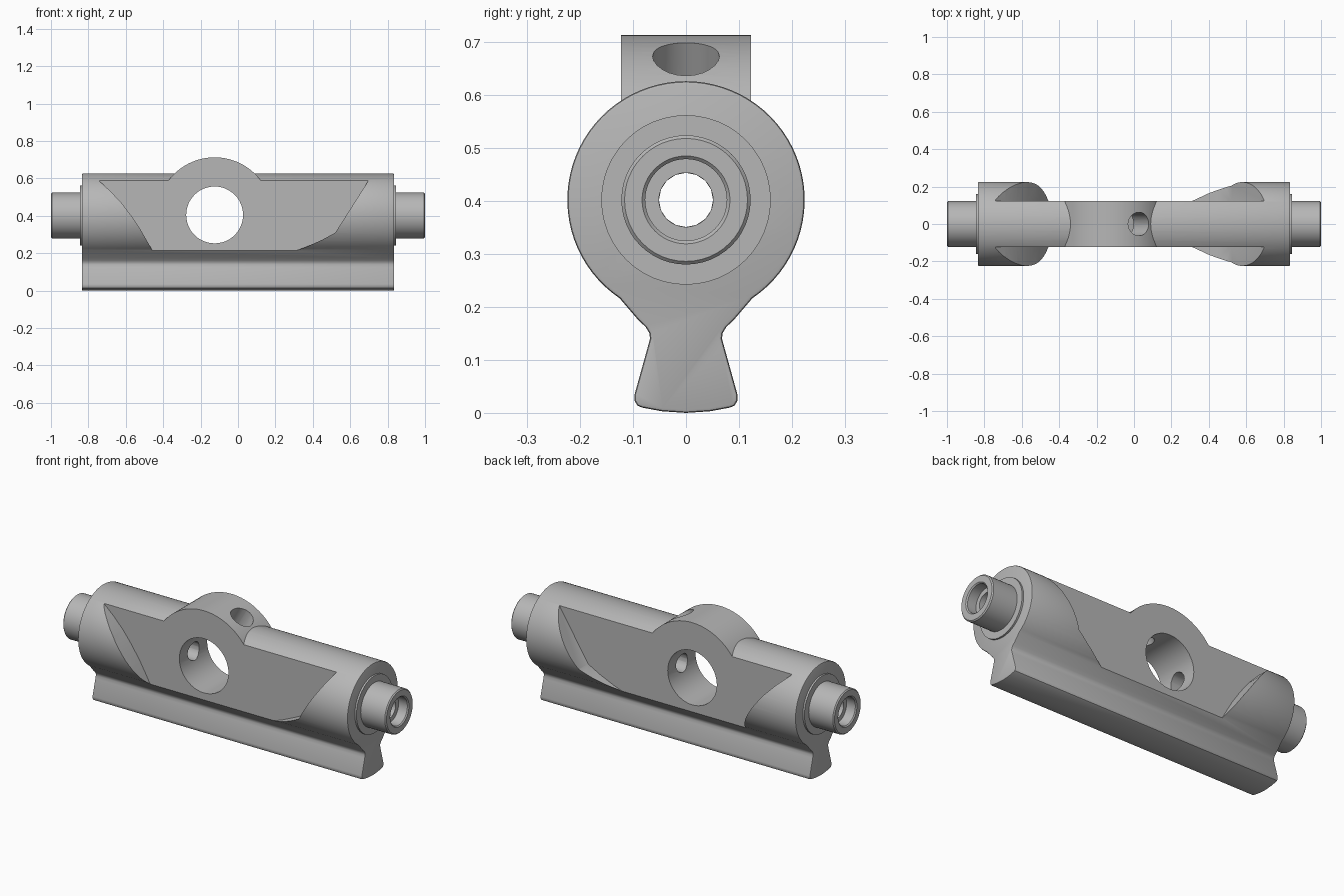
import bpy, bmesh, math
from mathutils import Matrix, Vector

cube = bpy.data.objects.get("Cube")
if cube:
    bpy.data.objects.remove(cube, do_unlink=True)

AXIS_Z = 0.402      # height of the barrel axis
BODY_R = 0.224
END_X = 0.835       # half length of the barrel
HUB = Vector((-0.125, 0, 0.405))

grey = bpy.data.materials.new("satin grey")
grey.use_nodes = True
colour = (0.47, 0.47, 0.47, 1)
grey.diffuse_color = colour
grey.node_tree.nodes["Principled BSDF"].inputs["Base Color"].default_value = colour


def finish(name, bm, helper=False):
    bmesh.ops.recalc_face_normals(bm, faces=bm.faces)
    mesh = bpy.data.meshes.new(name)
    bm.to_mesh(mesh)
    bm.free()
    obj = bpy.data.objects.new(name, mesh)
    bpy.context.collection.objects.link(obj)
    mesh.materials.append(grey)
    obj.hide_render = helper
    return obj


def prism(name, outline, sweep, helper=False):
    """Extrude a closed outline of 3D points along the sweep vector."""
    bm = bmesh.new()
    face = bm.faces.new([bm.verts.new(p) for p in outline])
    moved = bmesh.ops.extrude_face_region(bm, geom=[face], use_keep_orig=True)
    verts = [v for v in moved["geom"] if isinstance(v, bmesh.types.BMVert)]
    bmesh.ops.translate(bm, verts=verts, vec=sweep)
    return finish(name, bm, helper)


def rod(name, start, end, radius, sides):
    """Cylinder cutter between two points."""
    start, end = Vector(start), Vector(end)
    axis = end - start
    turn = axis.to_track_quat('Z', 'Y').to_matrix().to_4x4()
    bm = bmesh.new()
    bmesh.ops.create_cone(bm, cap_ends=True, segments=sides, radius1=radius, radius2=radius,
                          depth=axis.length,
                          matrix=Matrix.Translation((start + end) / 2) @ turn)
    return finish(name, bm, True)


def activate(obj):
    bpy.ops.object.select_all(action='DESELECT')
    obj.select_set(True)
    bpy.context.view_layer.objects.active = obj


def combine(target, tool, operation):
    mod = target.modifiers.new(operation, 'BOOLEAN')
    mod.operation, mod.object, mod.solver = operation, tool, 'EXACT'
    activate(target)
    bpy.ops.object.modifier_apply(modifier=mod.name)
    bpy.data.objects.remove(tool, do_unlink=True)


def smooth(obj):
    activate(obj)
    bpy.ops.object.shade_smooth_by_angle(angle=math.radians(30))


# Barrel with flared foot rail: half profile (y, z), mirrored
half = [(BODY_R * math.sin(a), AXIS_Z + BODY_R * math.cos(a))
        for a in (math.radians(146) * i / 32 for i in range(33))]
half += [(0.09, 0.175), (0.076, 0.162), (0.069, 0.15), (0.068, 0.14), (0.072, 0.125),
         (0.097, 0.035), (0.097, 0.023), (0.092, 0.014), (0.083, 0.01), (0.045, 0.003), (0, 0)]
profile = half + [(-y, z) for y, z in reversed(half[1:-1])]
body = prism("barrel_body", [(-END_X, y, z) for y, z in profile], (2 * END_X, 0, 0))
edge = body.modifiers.new("edge", 'BEVEL')
edge.width, edge.segments, edge.angle_limit = 0.006, 2, math.radians(60)
activate(body)
bpy.ops.object.modifier_apply(modifier=edge.name)

# Hub arch rising above the barrel
arch = [HUB + Vector((0.308 * math.cos(a), -0.2, 0.308 * math.sin(a)))
        for a in (math.pi * i / 48 for i in range(49))]
combine(body, prism("hub_arch", arch, (0, 0.4, 0), True), 'UNION')

# Side pockets leaving a flat central web
pocket = [(-0.74, 0.8), (-0.74, 0.585), (-0.685, 0.535), (-0.625, 0.472), (-0.57, 0.4),
          (-0.52, 0.325), (-0.48, 0.255), (-0.45, 0.2), (0.27, 0.2), (0.36, 0.232), (0.45, 0.272),
          (0.52, 0.31), (0.695, 0.585), (0.695, 0.8)]
for side in (-1, 1):
    outline = [(x, side * 0.123, z) for x, z in pocket]
    combine(body, prism("pocket_cutter", outline, (0, side * 0.3, 0), True), 'DIFFERENCE')

# Cross hole, axial bore and slanted hole into the hub
combine(body, rod("cross_cutter", HUB - Vector((0, 0.4, 0)), HUB + Vector((0, 0.4, 0)), 0.152, 48),
        'DIFFERENCE')
combine(body, rod("bore_cutter", (-1.1, 0, AXIS_Z), (1.1, 0, AXIS_Z), 0.051, 16), 'DIFFERENCE')
slant = Vector((math.cos(math.radians(60.5)), 0, math.sin(math.radians(60.5))))
combine(body, rod("slant_cutter", HUB + slant * 0.05, HUB + slant * 0.4, 0.063, 24), 'DIFFERENCE')
smooth(body)

# End spigots with collar and counterbore: closed lathe profile (x, radius)
spigot = [(0.825, 0.051), (0.825, 0.16), (0.845, 0.16), (0.845, 0.122), (0.994, 0.122),
          (1.0, 0.116), (1.0, 0.083), (0.994, 0.077), (0.94, 0.077), (0.94, 0.051)]
SIDES = 48
for side, name in ((1, "left_spigot"), (-1, "right_spigot")):
    bm = bmesh.new()
    rings = []
    for i in range(SIDES):
        a = 2 * math.pi * i / SIDES
        rings.append([bm.verts.new((side * x, r * math.cos(a), AXIS_Z + r * math.sin(a)))
                      for x, r in spigot])
    for i, ring in enumerate(rings):
        following = rings[(i + 1) % SIDES]
        for j in range(len(spigot)):
            k = (j + 1) % len(spigot)
            bm.faces.new((ring[j], ring[k], following[k], following[j]))
    smooth(finish(name, bm))
